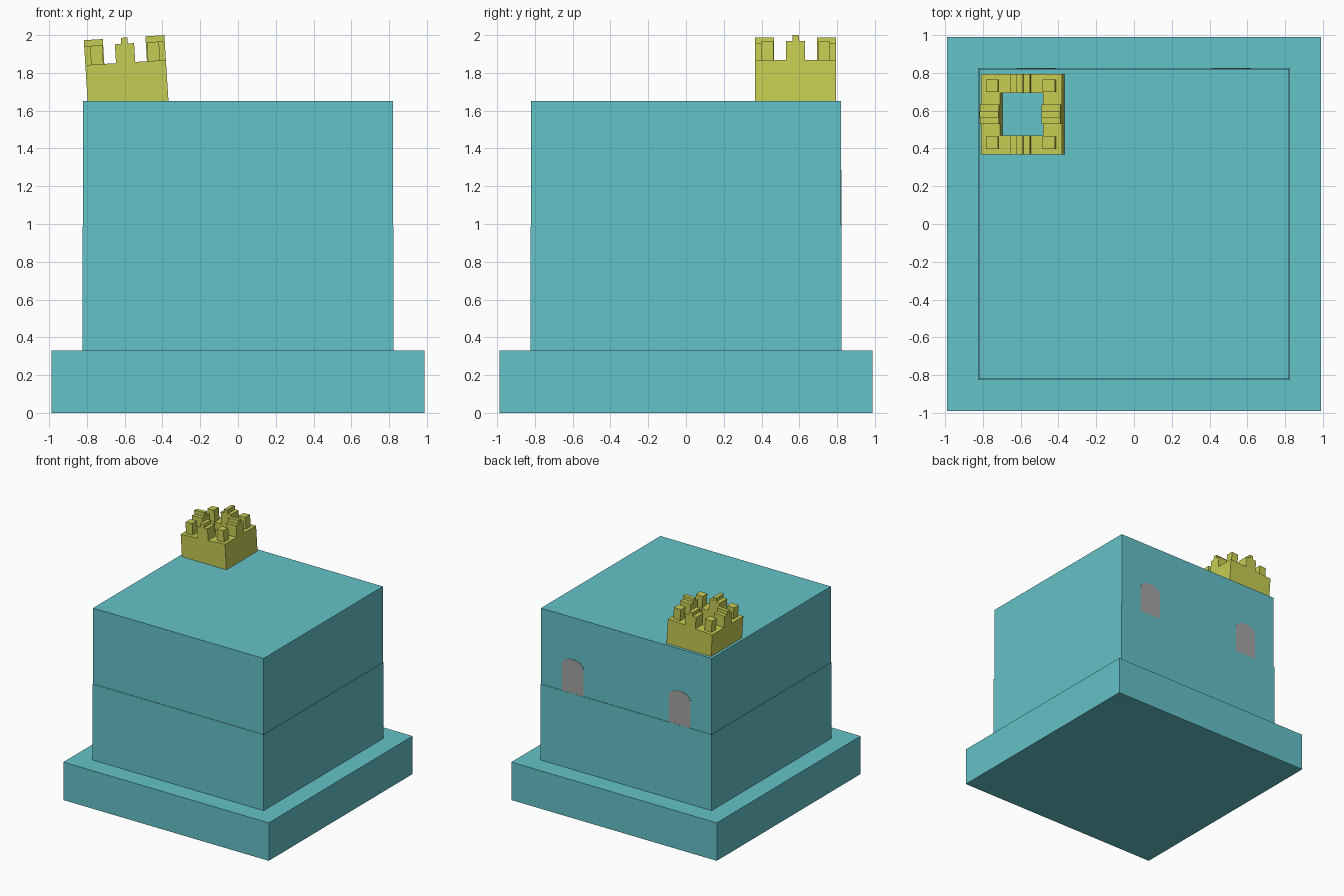
import bpy, bmesh, math
from mathutils import Matrix, Vector

if "Cube" in bpy.data.objects:
    bpy.data.objects.remove(bpy.data.objects["Cube"])


def srgb(r, g, b):
    f = lambda c: c / 12.92 if c <= 0.04045 else ((c + 0.055) / 1.055) ** 2.4
    return tuple(f(c / 255) for c in (r, g, b)) + (1.0,)


def material(name, rgb):
    m = bpy.data.materials.new(name)
    m.diffuse_color = srgb(*rgb)
    m.use_nodes = True
    m.node_tree.nodes["Principled BSDF"].inputs["Base Color"].default_value = m.diffuse_color
    return m


TEAL = material("teal", (100, 194, 200))
YELLOW = material("mustard_yellow", (198, 204, 83))
GREY = material("window_grey", (165, 164, 164))


def make_object(name, bm, mat, matrix=Matrix()):
    bmesh.ops.recalc_face_normals(bm, faces=bm.faces)
    mesh = bpy.data.meshes.new(name)
    bm.to_mesh(mesh)
    bm.free()
    mesh.materials.append(mat)
    ob = bpy.data.objects.new(name, mesh)
    ob.matrix_world = matrix
    bpy.context.collection.objects.link(ob)
    return ob


def box(name, lo, hi, mat, matrix=Matrix()):
    lo, hi = Vector(lo), Vector(hi)
    bm = bmesh.new()
    bmesh.ops.create_cube(bm, size=1, matrix=Matrix.Translation((lo + hi) / 2)
                          @ Matrix.Diagonal((*(hi - lo), 1)))
    return make_object(name, bm, mat, matrix)


def prism(name, profile, y0, y1, mat, matrix=Matrix()):
    """Extrude an (x, z) outline along y."""
    bm = bmesh.new()
    face = bm.faces.new([bm.verts.new((x, y0, z)) for x, z in profile])
    out = bmesh.ops.extrude_face_region(bm, geom=[face])["geom"]
    bmesh.ops.translate(bm, vec=(0, y1 - y0, 0),
                        verts=[v for v in out if isinstance(v, bmesh.types.BMVert)])
    return make_object(name, bm, mat, matrix)


# Main blocks
for name, half, z0, z1 in (("base_slab", 0.988, 0, 0.33),
                           ("lower_storey", 0.824, 0.33, 0.99),
                           ("upper_storey", 0.82, 0.99, 1.65)):
    box(name, (-half, -half, z0), (half, half, z1), TEAL)

# Arched windows on the back wall
arch = [(-0.103, 0.99), (0.103, 0.99)]
for i in range(9):
    a = math.pi * i / 8
    arch.append((0.103 * math.cos(a), 1.225 + 0.06 * math.sin(a)))
for side, x in (("left", 0.515), ("right", -0.515)):
    prism(f"window_{side}", [(x + px, z) for px, z in arch], 0.815, 0.823, GREY)

# Tilted turret: hollow square wall
TURRET = Matrix.Translation((-0.582, 0.58, 1.65)) @ Matrix.Rotation(math.radians(-3.6), 4, 'Y')
OUT, INN, TOP = 0.2135, 0.113, 0.205
bm = bmesh.new()
rings = [[bm.verts.new((sx * r, sy * r, z)) for sx, sy in ((-1, -1), (1, -1), (1, 1), (-1, 1))]
         for r, z in ((OUT, -0.03), (OUT, TOP), (INN, TOP), (INN, -0.03))]
for k in range(4):
    a, b = rings[k], rings[(k + 1) % 4]
    for i in range(4):
        j = (i + 1) % 4
        bm.faces.new((a[i], a[j], b[j], b[i]))
make_object("turret_wall", bm, YELLOW, TURRET)

# Stepped merlon in the middle of each side, pillar on each corner
stepped = [(-0.051, TOP), (0.051, TOP), (0.051, TOP + 0.1), (0.017, TOP + 0.1),
           (0.017, TOP + 0.132), (-0.017, TOP + 0.132), (-0.017, TOP + 0.1), (-0.051, TOP + 0.1)]
for i in range(4):
    spin = TURRET @ Matrix.Rotation(i * math.pi / 2, 4, 'Z')
    prism(f"merlon_{i + 1}", stepped, -OUT, -INN, YELLOW, spin)
    box(f"corner_pillar_{i + 1}", (0.118, 0.118, TOP), (0.183, 0.183, TOP + 0.1), YELLOW, spin)
